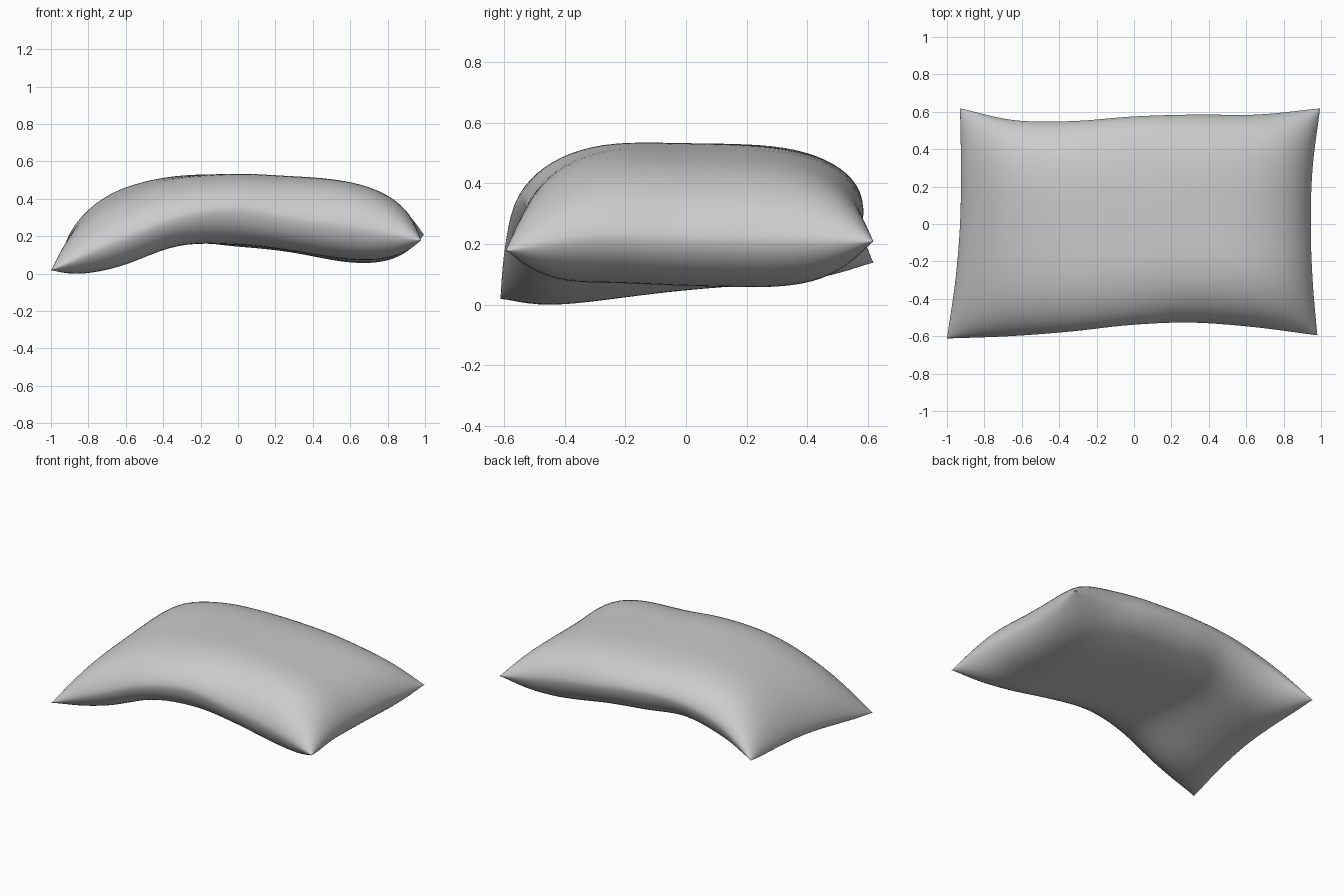
import bpy, bmesh, math
from mathutils import Vector

cube = bpy.data.objects.get("Cube")
if cube:
    bpy.data.objects.remove(cube, do_unlink=True)

NU, NV = 56, 40

# Seam curves, evenly spaced control points
FRONT = [(-1, -.612, .02), (-.67, -.6, .165), (-.34, -.575, .295), (-.02, -.54, .345),
         (.3, -.527, .295), (.63, -.55, .25), (.98, -.595, .18)]
BACK = [(-.93, .618, .14), (-.64, .555, .28), (-.33, .55, .355), (0, .575, .355),
        (.33, .585, .315), (.66, .585, .265), (.995, .618, .21)]
LEFT_END = [FRONT[0], (-.955, -.3, .08), (-.93, 0, .12), (-.925, .3, .14), BACK[0]]
RIGHT_END = [FRONT[-1], (.955, -.3, .225), (.945, 0, .22), (.955, .3, .215), BACK[-1]]

# Stuffing height above and below the seam, from left end to right end
RISE = [.25, .2, .162, .152, .187, .225, .28]
DROP = [.21, .215, .2, .23, .22, .25, .28]


def spline(points, t):
    """Catmull-Rom curve through the points, t from 0 to 1."""
    p = [2 * points[0] - points[1]] + points + [2 * points[-1] - points[-2]]
    s = t * (len(points) - 1)
    i = min(int(s), len(points) - 2)
    f = s - i
    a, b, c, d = p[i:i + 4]
    return b + f / 2 * (c - a + f * (2 * a - 5 * b + 4 * c - d + f * (3 * (b - c) + d - a)))


front, back, left, right = ([Vector(p) for p in curve]
                            for curve in (FRONT, BACK, LEFT_END, RIGHT_END))


def seam_sheet(s, t):
    """Coons patch spanning the four seam curves."""
    across = spline(front, s).lerp(spline(back, s), t)
    along = spline(left, t).lerp(spline(right, t), s)
    corners = front[0].lerp(front[-1], s).lerp(back[0].lerp(back[-1], s), t)
    return across + along - corners


def puff(w, power):
    return max(0, 1 - abs(w) ** power) ** .6


def spread(i, n):
    """Grid parameter from -1 to 1, denser toward the seam."""
    return math.sin(math.pi * (i / n - .5))


# Two stuffed sheets that share the seam vertices
bm = bmesh.new()
top, bottom = {}, {}
for i in range(NU + 1):
    for j in range(NV + 1):
        u, v = spread(i, NU), spread(j, NV)
        s, t = (u + 1) / 2, (v + 1) / 2
        mid = seam_sheet(s, t)
        full = puff(u, 4) * puff(v, 4.6)
        rise = Vector((0, 0, spline(RISE, s) * full))
        drop = Vector((0, 0, spline(DROP, s) * full))
        top[i, j] = bm.verts.new(mid + rise)
        on_seam = i in (0, NU) or j in (0, NV)
        bottom[i, j] = top[i, j] if on_seam else bm.verts.new(mid - drop)
for i in range(NU):
    for j in range(NV):
        ring = [(i, j), (i + 1, j), (i + 1, j + 1), (i, j + 1)]
        bm.faces.new([top[k] for k in ring])
        bm.faces.new([bottom[k] for k in reversed(ring)])

# Rest the cushion on the ground
low = min(v.co.z for v in bm.verts)
bmesh.ops.translate(bm, verts=bm.verts, vec=(0, 0, -low))

mesh = bpy.data.meshes.new("pillow")
bm.to_mesh(mesh)
bm.free()
pillow = bpy.data.objects.new("pillow", mesh)
bpy.context.collection.objects.link(pillow)
mesh.shade_smooth()

# Plain fabric
fabric = bpy.data.materials.new("light grey fabric")
fabric.use_nodes = True
color = (.6, .6, .6, 1)
fabric.diffuse_color = color
fabric.node_tree.nodes["Principled BSDF"].inputs["Base Color"].default_value = color
mesh.materials.append(fabric)
